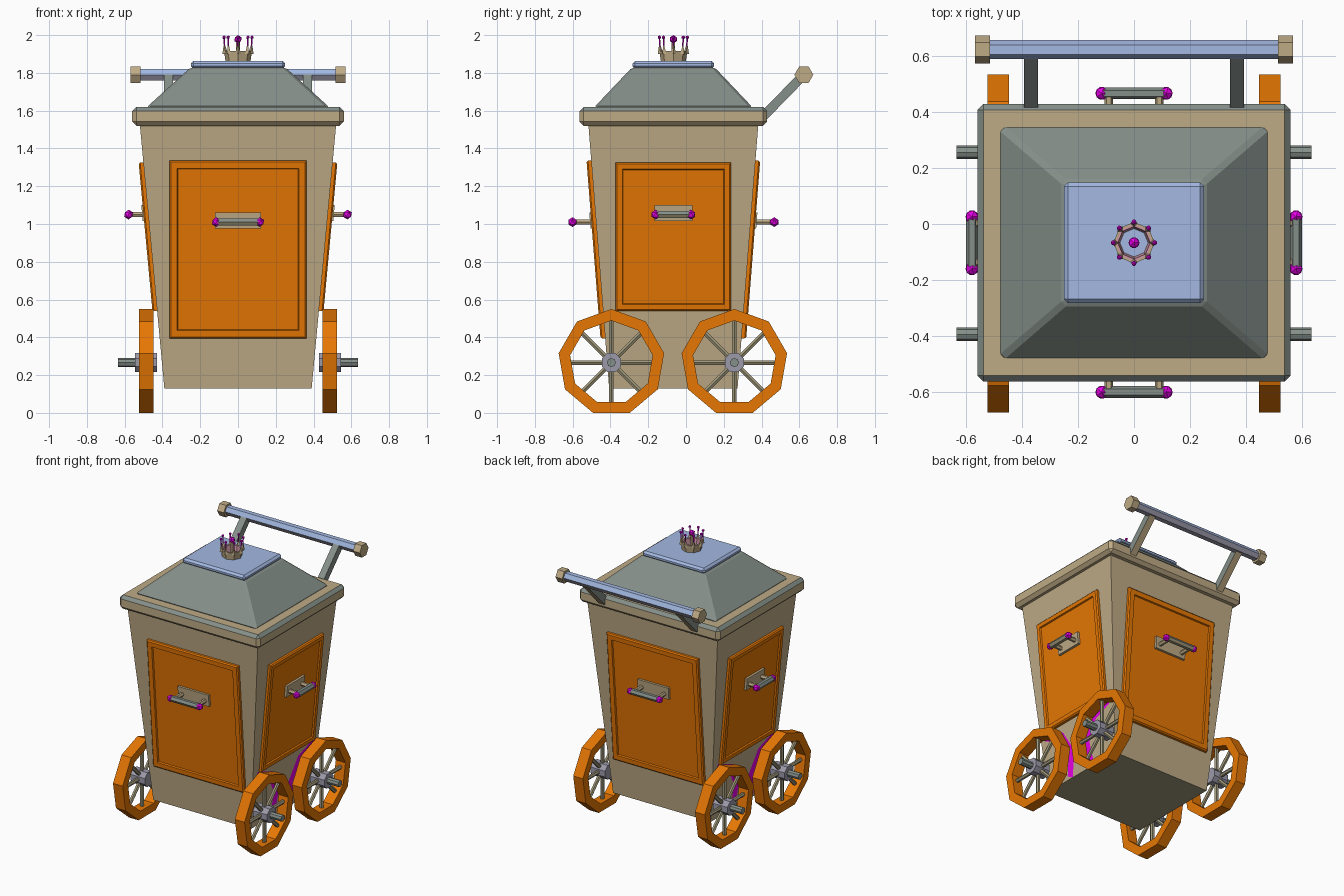
import bpy, bmesh, math
from mathutils import Vector

if "Cube" in bpy.data.objects:
    bpy.data.objects.remove(bpy.data.objects["Cube"])

CY = -0.067  # body centre in y


def mat(name, r, g, b):
    m = bpy.data.materials.new(name)
    lin = [((c / 255 + 0.055) / 1.055) ** 2.4 if c > 10 else c / 255 / 12.92 for c in (r, g, b)]
    m.diffuse_color = (*lin, 1)
    m.use_nodes = True
    m.node_tree.nodes["Principled BSDF"].inputs["Base Color"].default_value = m.diffuse_color
    return m


TAN = mat("tan", 191, 171, 134)
GREY = mat("grey_green", 133, 143, 137)
BLUE = mat("pale_blue", 163, 184, 226)
ORANGE = mat("orange", 230, 119, 4)
MAGENTA = mat("magenta", 250, 0, 250)
HUB = mat("hub_grey", 157, 154, 170)
SPOKE = mat("dull_brass", 160, 152, 122)
PINK = mat("dusty_pink", 205, 150, 165)


def finish(name, bm, m):
    bmesh.ops.recalc_face_normals(bm, faces=bm.faces)
    me = bpy.data.meshes.new(name)
    bm.to_mesh(me)
    bm.free()
    me.materials.append(m)
    ob = bpy.data.objects.new(name, me)
    bpy.context.collection.objects.link(ob)
    return ob


def recolour(ob, m, lo, hi):
    """Second colour on faces whose upward normal lies between lo and hi."""
    ob.data.materials.append(m)
    for p in ob.data.polygons:
        p.material_index = int(lo < p.normal.z < hi)


def hexa(bm, lo, hi):
    """Closed block from two four-point loops; returns the hi face."""
    a = [bm.verts.new(p) for p in lo]
    b = [bm.verts.new(p) for p in hi]
    bm.faces.new(a)
    for i in range(4):
        j = (i + 1) % 4
        bm.faces.new((a[i], a[j], b[j], b[i]))
    return bm.faces.new(b)


def rect(hx, hy, z):
    return [(sx * hx, CY + sy * hy, z) for sx, sy in ((-1, -1), (1, -1), (1, 1), (-1, 1))]


def frustum(name, b, t, m, bevel=0):
    bm = bmesh.new()
    hexa(bm, rect(*b), rect(*t))
    if bevel:
        bmesh.ops.bevel(bm, geom=bm.edges[:], offset=bevel, segments=1, affect='EDGES')
    return finish(name, bm, m)


def rod(name, p, q, r, n, m, r2=None, turn=0.0):
    """Prism or cone between two points."""
    p, q = Vector(p), Vector(q)
    d = (q - p).normalized()
    u = d.cross(Vector((0, 0, 1)))
    u = u.normalized() if u.length > 1e-4 else Vector((1, 0, 0))
    v = d.cross(u)
    bm = bmesh.new()
    loops = []
    for c, rad in ((p, r), (q, r if r2 is None else r2)):
        loops.append([bm.verts.new(c + rad * (u * math.cos(turn + math.tau * i / n)
                                              + v * math.sin(turn + math.tau * i / n))) for i in range(n)])
    for i in range(n):
        j = (i + 1) % n
        bm.faces.new((loops[0][i], loops[0][j], loops[1][j], loops[1][i]))
    for l in loops:
        bm.faces.new(l)
    return finish(name, bm, m)


def ball(name, c, r, m):
    bm = bmesh.new()
    bmesh.ops.create_icosphere(bm, subdivisions=1, radius=r)
    bmesh.ops.translate(bm, vec=c, verts=bm.verts)
    return finish(name, bm, m)


def ring(name, profile, n, place, m):
    """Sweep a closed (radius, offset) profile round n sides."""
    bm = bmesh.new()
    vs = [[bm.verts.new(place(r, h, math.tau * i / n)) for r, h in profile] for i in range(n)]
    k = len(profile)
    for i in range(n):
        for j in range(k):
            a, b = vs[i], vs[(i + 1) % n]
            bm.faces.new((a[j], a[(j + 1) % k], b[(j + 1) % k], b[j]))
    return finish(name, bm, m)


# tapered body, rim, lid and top plate
def hx(z):
    return 0.39 + 0.13 * (z - 0.13) / 1.4


def hy(z):
    return 0.34 + 0.11 * (z - 0.13) / 1.4


body = frustum("body", (hx(0.13), hy(0.13), 0.13), (hx(1.53), hy(1.53), 1.53), TAN)
recolour(body, SPOKE, -2, -0.9)
rim = frustum("rim", (0.56, 0.497, 1.52), (0.56, 0.497, 1.62), TAN, 0.022)
recolour(rim, GREY, 0.3, 0.95)
frustum("lid", (0.487, 0.422, 1.615), (0.25, 0.218, 1.83), GREY, 0.014)
frustum("lid_plate", (0.25, 0.216, 1.822), (0.25, 0.216, 1.863), BLUE, 0.014)


# point on a sloped body side: u across, z up, off outward
def on_side(side, u, z, off):
    if side in ("front", "back"):
        s = -1 if side == "front" else 1
        return (u, CY + s * (hy(z) + off), z)
    s = -1 if side == "left" else 1
    return (s * (hx(z) + off), CY + u, z)


def slab(side, w, z0, z1, o0, o1):
    corners = ((-w, z0), (w, z0), (w, z1), (-w, z1))
    bm = bmesh.new()
    f = hexa(bm, *[[on_side(side, u, z, o) for u, z in corners] for o in (o0, o1)])
    bmesh.ops.recalc_face_normals(bm, faces=bm.faces)
    return bm, f


# door panels and their pull handles on all four sides
for side in ("front", "back", "left", "right"):
    wide = side in ("front", "back")
    w, z0, z1 = (0.363, 0.395, 1.335) if wide else (0.305, 0.54, 1.325)
    bm, f = slab(side, w, z0, z1, -0.01, 0.025)
    bmesh.ops.bevel(bm, geom=list(f.edges), offset=0.008, segments=1, affect='EDGES')
    reach = (hy if wide else hx)((z0 + z1) / 2) + 0.01
    f = max((g for g in bm.faces if (g.calc_center_median() - Vector((0, CY, 0))).xy.length > reach),
            key=lambda g: g.calc_area())
    bmesh.ops.inset_region(bm, faces=[f], thickness=0.047 if wide else 0.038, depth=0)
    bmesh.ops.inset_region(bm, faces=[f], thickness=0.006, depth=-0.01)
    finish(side + "_panel", bm, ORANGE)

    z, half, post, off = (1.01, 0.115, 0.09, 0.125) if wide else (1.05, 0.093, 0.07, 0.104)
    bm, f = slab(side, half + 0.008, z - 0.035, z + 0.05, 0.0, 0.032)
    finish(side + "_handle_plate", bm, TAN)
    a, b = on_side(side, -half, z, off), on_side(side, half, z, off)
    recolour(rod(side + "_handle_bar", a, b, 0.021, 6, GREY), SPOKE, -2, -0.3)
    for s in (-1, 1):
        rod(side + "_handle_post", on_side(side, s * post, z, 0.01), on_side(side, s * post, z, off), 0.015, 6, TAN)
        ball(side + "_handle_knob", on_side(side, s * half, z, off), 0.026, MAGENTA)

# wheels with hubs, spokes and axle stubs
WZ, R = 0.2665, 0.2835
for label, wy, inward in (("front", -0.395, 1), ("rear", 0.256, -1)):
    for s in (-1, 1):
        name = label + ("_left" if s < 0 else "_right")
        rod(name + "_axle", (s * 0.44, wy, WZ), (s * 0.635, wy, WZ), 0.024, 8, GREY)
        ring(name + "_wheel", [(R, 0.447), (R, 0.524), (0.222, 0.524), (0.222, 0.447)], 9,
             lambda r, h, t: (s * h, wy + r * math.sin(t), WZ + r * math.cos(t)), ORANGE)
        rod(name + "_hub", (s * 0.43, wy, WZ), (s * 0.545, wy, WZ), 0.055, 8, HUB, turn=math.pi / 8)
        for k in range(8):
            t = math.tau * k / 8
            d = Vector((0, math.sin(t), math.cos(t)))
            c = Vector((s * 0.487, wy, WZ))
            rod(name + "_spoke", c + d * 0.03, c + d * 0.225, 0.014, 6, SPOKE)
        # coloured arch plate on the body, exactly behind the wheel rim
        bm = bmesh.new()
        prev = None
        for deg in (0, 40, 80, 120):
            t = math.radians(deg)
            pair = []
            for r in (0.224, 0.281):
                z = WZ + r * math.cos(t)
                pair.append(bm.verts.new((s * (hx(z) + 0.004), wy + inward * r * math.sin(t), z)))
            if prev:
                bm.faces.new((prev[0], prev[1], pair[1], pair[0]))
            prev = pair
        bmesh.ops.bisect_plane(bm, geom=bm.verts[:] + bm.edges[:] + bm.faces[:], plane_co=(0, 0, 0.131),
                               plane_no=(0, 0, -1), clear_outer=True)
        finish(name + "_arch", bm, MAGENTA)

# push handle at the back
BAR = Vector((0, 0.624, 1.79))
bar = rod("push_bar", BAR - Vector((0.53, 0, 0)), BAR + Vector((0.53, 0, 0)), 0.034, 6, BLUE)
recolour(bar, HUB, -2, -0.3)
for s in (-1, 1):
    rod("push_bar_cap", BAR + Vector((s * 0.515, 0, 0)), BAR + Vector((s * 0.568, 0, 0)), 0.05, 6, TAN)
    arm = rod("push_arm", (s * 0.368, 0.39, 1.55), (s * 0.368, 0.624, 1.79), 0.035, 4, GREY, turn=math.pi / 4)
    recolour(arm, TAN, -2, -0.3)

# crown ornament
for part, r, m in (("crown_band", 0.066, TAN), ("crown_lining", 0.058, PINK)):
    ring(part, [(r, 1.86), (r + 0.008, 1.915), (r, 1.915), (r - 0.008, 1.86)], 8,
         lambda q, h, t: (q * math.cos(t), CY + q * math.sin(t), h), m)
for k in range(8):
    t = math.tau * k / 8
    x, y = math.cos(t), math.sin(t)
    rod("crown_point", (0.068 * x, CY + 0.068 * y, 1.9), (0.072 * x, CY + 0.072 * y, 1.945), 0.015, 4, TAN, 0.004)
    rod("crown_stem", (0.071 * x, CY + 0.071 * y, 1.94), (0.074 * x, CY + 0.074 * y, 1.987), 0.004, 5, MAGENTA)
    ball("crown_bead", (0.074 * x, CY + 0.074 * y, 1.988), 0.01, MAGENTA)
rod("crown_post", (0, CY, 1.86), (0, CY, 1.97), 0.01, 6, TAN)
ball("crown_jewel", (0, CY, 1.978), 0.022, MAGENTA)
